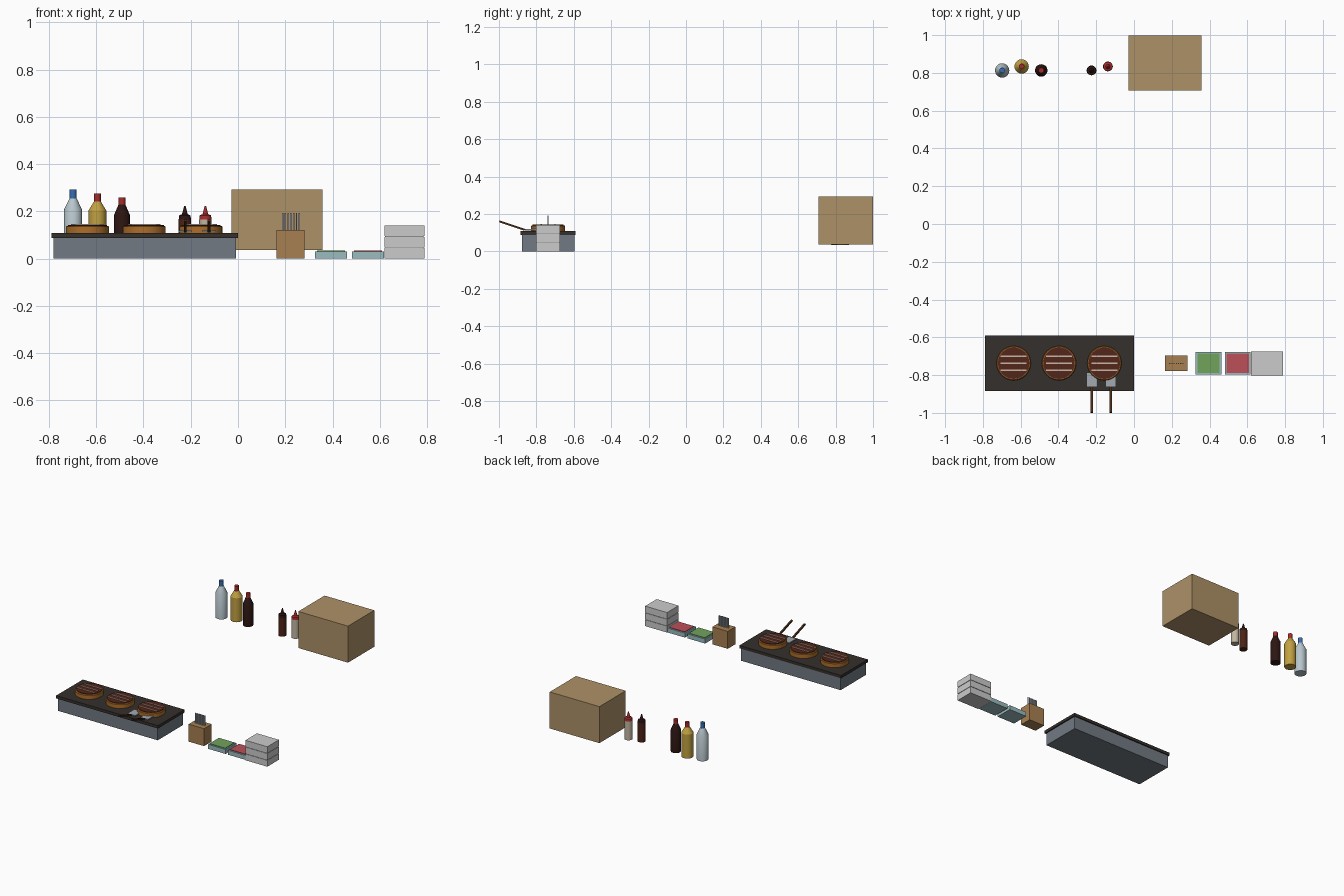
import bpy, bmesh
from math import cos, sin, tau, atan2
from mathutils import Vector

if "Cube" in bpy.data.objects:
    bpy.data.objects.remove(bpy.data.objects["Cube"])


def mat(name, rgb):
    """Material from a display colour, turned into linear values."""
    m = bpy.data.materials.new(name)
    m.diffuse_color = (*[(c / 0.87) ** 2.25 for c in rgb], 1)
    m.use_nodes = True
    m.node_tree.nodes["Principled BSDF"].inputs["Base Color"].default_value = m.diffuse_color
    return m


STEEL = mat("steel", (0.39, 0.42, 0.45))
IRON = mat("dark_iron", (0.195, 0.18, 0.17))
COPPER = mat("golden_brown", (0.59, 0.38, 0.16))
MEAT = mat("seared_brown", (0.29, 0.15, 0.115))
BAR = mat("bar_tan", (0.70, 0.63, 0.57))
BLADE = mat("blade_grey", (0.56, 0.58, 0.61))
HANDLE = mat("dark_wood", (0.26, 0.17, 0.11))
WOOD = mat("wood", (0.57, 0.44, 0.29))
CARD = mat("cardboard", (0.592, 0.498, 0.36))
TRAY = mat("tray_teal", (0.53, 0.64, 0.65))
GREEN = mat("greens", (0.39, 0.56, 0.32))
RED = mat("red", (0.64, 0.28, 0.31))
FOAM = mat("container_grey", (0.675, 0.675, 0.66))
SEAM = mat("seam_grey", (0.48, 0.48, 0.47))
CLEAR = mat("pale_glass", (0.63, 0.68, 0.70))
BLUE = mat("blue_cap", (0.20, 0.38, 0.60))
OIL = mat("oil_yellow", (0.66, 0.55, 0.24))
SAUCE = mat("sauce_dark", (0.17, 0.10, 0.09))
CAPRED = mat("red_cap", (0.57, 0.17, 0.17))
CREAM = mat("cream", (0.66, 0.62, 0.55))
BROWN = mat("brown_bottle", (0.27, 0.14, 0.10))


def obj(name, bm, m):
    bmesh.ops.recalc_face_normals(bm, faces=bm.faces)
    me = bpy.data.meshes.new(name)
    bm.to_mesh(me)
    bm.free()
    me.materials.append(m)
    o = bpy.data.objects.new(name, me)
    bpy.context.collection.objects.link(o)
    return o


def box(name, x0, x1, y0, y1, z0, z1, m):
    bm = bmesh.new()
    bmesh.ops.create_cube(bm, size=1)
    for v in bm.verts:
        v.co = ((x0 + x1) / 2 + v.co.x * (x1 - x0),
                (y0 + y1) / 2 + v.co.y * (y1 - y0),
                (z0 + z1) / 2 + v.co.z * (z1 - z0))
    return obj(name, bm, m)


def lathe(name, x, y, profile, m, n=20):
    """Revolve (radius, z) points into a capped solid."""
    bm = bmesh.new()
    rings = [[bm.verts.new((x + r * cos(tau * i / n), y + r * sin(tau * i / n), z))
              for i in range(n)] for r, z in profile]
    for a, b in zip(rings, rings[1:]):
        for i in range(n):
            j = (i + 1) % n
            bm.faces.new((a[i], a[j], b[j], b[i]))
    bm.faces.new(rings[0][::-1])
    bm.faces.new(rings[-1])
    return obj(name, bm, m)


# Griddle
box("griddle_body", -0.781, -0.009, -0.876, -0.597, 0, 0.09, STEEL)
box("griddle_top", -0.79, -0.001, -0.885, -0.59, 0.088, 0.108, IRON)

# Three round cooking plates with bars
for k, x in enumerate((-0.637, -0.397, -0.157)):
    lathe(f"plate_{k}", x, -0.737, [(0.091, 0.107), (0.091, 0.135), (0.087, 0.139)], COPPER, 32)
    lathe(f"seared_disc_{k}", x, -0.737, [(0.083, 0.137), (0.083, 0.143)], MEAT, 32)
    for j, y in enumerate((-0.774, -0.737, -0.70)):
        box(f"plate_bar_{k}_{j}", x - 0.069, x + 0.069, y - 0.003, y + 0.003, 0.142, 0.146, BAR)

# Two spatulas with sloping handles
for k, x in enumerate((-0.223, -0.123)):
    box(f"spatula_blade_{k}", x - 0.029, x + 0.029, -0.862, -0.785, 0.113, 0.119, BLADE)
    a, b = Vector((x, -0.862, 0.115)), Vector((x, -0.998, 0.161))
    d = b - a
    h = box(f"spatula_handle_{k}", -0.006, 0.006, -d.length / 2, d.length / 2, -0.005, 0.005, HANDLE)
    h.location = (a + b) / 2
    h.rotation_euler.x = atan2(-d.z, -d.y)

# Utensil block with upright sticks
box("utensil_block", 0.163, 0.282, -0.779, -0.695, 0, 0.122, WOOD)
for k in range(7):
    x = 0.189 + k * 0.0117
    box(f"stick_{k}", x - 0.003, x + 0.003, -0.741, -0.735, 0.12, 0.192, BLADE)

# Ingredient trays
for name, x0, m in (("green", 0.326, GREEN), ("red", 0.482, RED)):
    box(f"{name}_tray", x0, x0 + 0.136, -0.797, -0.677, 0, 0.031, TRAY)
    box(f"{name}_filling", x0 + 0.009, x0 + 0.127, -0.788, -0.686, 0.028, 0.035, m)

# Stacked containers with darker seams
for k in range(3):
    z = k * 0.048
    box(f"container_{k}", 0.619, 0.789, -0.802, -0.674, z, z + 0.044, FOAM)
    if k:
        box(f"container_seam_{k}", 0.622, 0.786, -0.799, -0.677, z - 0.005, z + 0.001, SEAM)

# Cardboard box
box("carton", -0.028, 0.357, 0.708, 0.999, 0.037, 0.293, CARD)

# Tall bottles: x, y, radius, shoulder z, neck z, top z
Z = 0.035
for name, x, y, r, s, n, t, m, c in (
        ("clear", -0.698, 0.813, 0.038, 0.208, 0.255, 0.292, CLEAR, BLUE),
        ("oil", -0.595, 0.834, 0.038, 0.203, 0.241, 0.275, OIL, CAPRED),
        ("dark", -0.491, 0.813, 0.033, 0.186, 0.228, 0.259, SAUCE, CAPRED)):
    lathe(f"{name}_bottle", x, y, [(r, Z), (r, s), (0.015, n)], m)
    lathe(f"{name}_cap", x, y, [(0.0145, n - 0.002), (0.0145, t)], c)

# Squeeze bottles with pointed nozzles
for name, x, y, m, c in (("brown", -0.225, 0.813, BROWN, SAUCE),
                         ("cream", -0.138, 0.834, CREAM, CAPRED)):
    lathe(f"{name}_squeeze_bottle", x, y, [(0.026, Z), (0.026, 0.166)], m)
    lathe(f"{name}_nozzle", x, y, [(0.026, 0.166), (0.024, 0.183), (0.012, 0.188), (0.003, 0.223)], c)

# Smooth round parts, keeping sharp edges
for o in bpy.data.objects:
    o.select_set(len(o.data.vertices) > 8)
    if o.select_get():
        bpy.context.view_layer.objects.active = o
bpy.ops.object.shade_smooth_by_angle()
